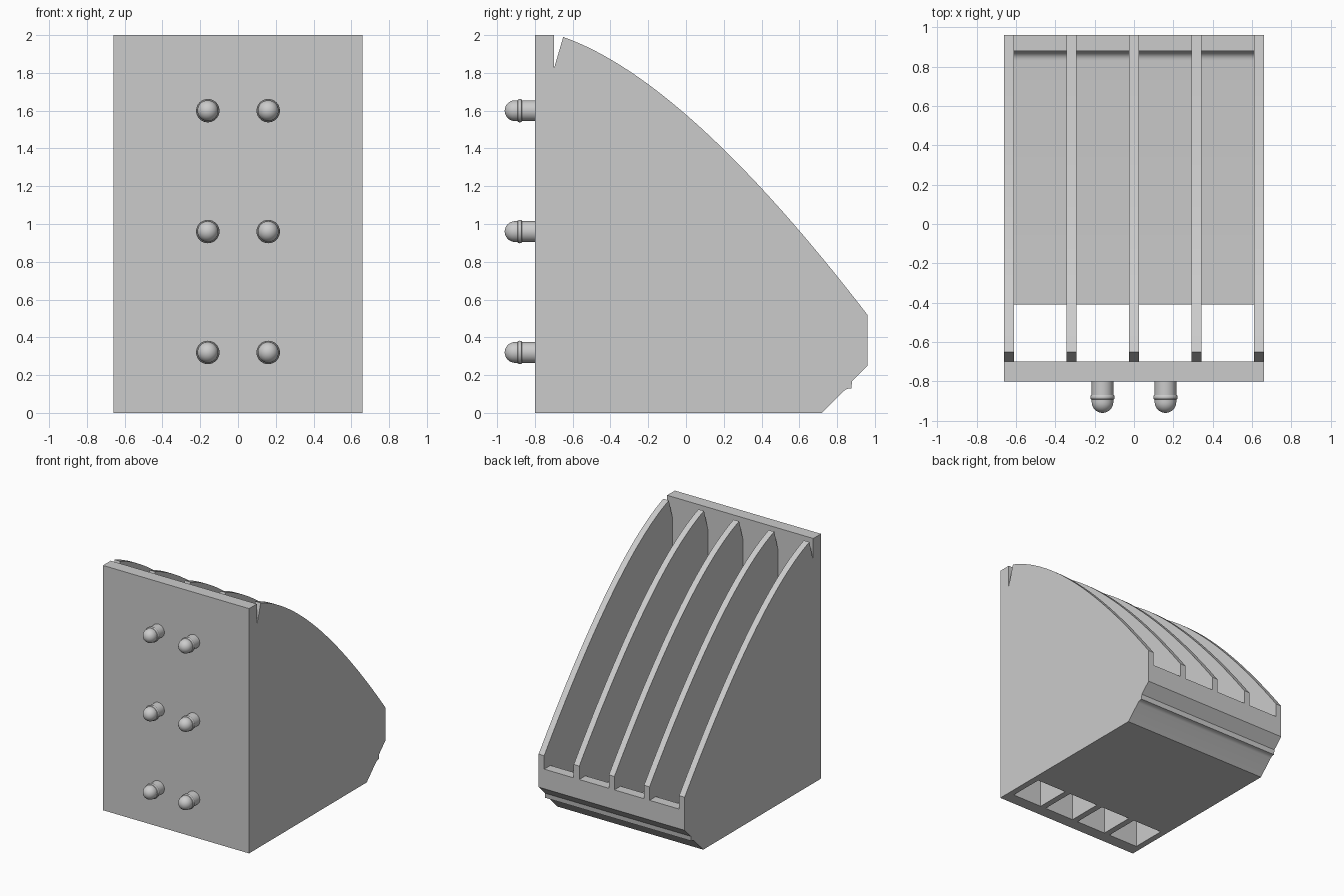
import bpy, bmesh, math
from mathutils import Matrix, Vector

cube = bpy.data.objects.get("Cube")
if cube:
    bpy.data.objects.remove(cube)

grey = bpy.data.materials.new("plain grey")
grey.use_nodes = True
COLOUR = (0.6, 0.6, 0.6, 1)
grey.diffuse_color = COLOUR
grey.node_tree.nodes["Principled BSDF"].inputs["Base Color"].default_value = COLOUR


def make_object(name, bm):
    bmesh.ops.recalc_face_normals(bm, faces=bm.faces)
    mesh = bpy.data.meshes.new(name)
    bm.to_mesh(mesh)
    bm.free()
    mesh.materials.append(grey)
    obj = bpy.data.objects.new(name, mesh)
    bpy.context.collection.objects.link(obj)
    return obj


def extrude_profile(bm, points, x0, x1):
    """Extrude a (y, z) outline along x."""
    face = bm.faces.new([bm.verts.new((x0, y, z)) for y, z in points])
    result = bmesh.ops.extrude_face_region(bm, geom=[face])
    moved = [g for g in result["geom"] if isinstance(g, bmesh.types.BMVert)]
    bmesh.ops.translate(bm, verts=moved, vec=(x1 - x0, 0, 0))


def bezier(a, b, c, steps):
    a, b, c = Vector(a), Vector(b), Vector(c)
    return [tuple(a * (1 - t) ** 2 + b * 2 * t * (1 - t) + c * t * t)
            for t in (i / steps for i in range(steps + 1))]


def smooth(obj):
    bpy.ops.object.select_all(action="DESELECT")
    obj.select_set(True)
    bpy.context.view_layer.objects.active = obj
    bpy.ops.object.shade_smooth_by_angle(angle=math.radians(30))


HALF = 0.66     # half width of the bin
WALL = 0.05     # rib thickness
FRONT, INNER, BACK = -0.8, -0.7, 0.96

# Bin body: full side outline with notch, curved top and grooved rear chamfer
outline = [(FRONT, 0), (FRONT, 2), (INNER, 2), (INNER, 1.82)]
outline += bezier((-0.65, 1.99), (0.006, 1.76), (BACK, 0.52), 32)
outline += [(BACK, 0.25), (0.88, 0.17)]
outline += bezier((0.875, 0.13), (0.85, 0.13), (0.835, 0.115), 4)
outline += [(0.72, 0)]
bm = bmesh.new()
extrude_profile(bm, outline, -HALF, HALF)
body = make_object("ribbed_bin_body", bm)

# Four pockets between the ribs, open at the front of the floor
pocket = [(INNER, -0.1), (-0.41, -0.1), (-0.41, 0.25)]
pocket += bezier((0.83, 0.25), (0.88, 0.25), (0.88, 0.32), 8)
pocket += [(0.88, 0.41), (1.1, 0.41), (1.1, 2.2), (INNER, 2.2)]
bm = bmesh.new()
pitch = (2 * HALF - WALL) / 4
for i in range(4):
    x = -HALF + WALL + i * pitch
    extrude_profile(bm, pocket, x, x + pitch - WALL)
cutter = make_object("pocket_cutter", bm)
cutter.hide_render = True

cut = body.modifiers.new("pockets", "BOOLEAN")
cut.operation = "DIFFERENCE"
cut.solver = "EXACT"
cut.object = cutter
bpy.ops.object.select_all(action="DESELECT")
bpy.context.view_layer.objects.active = body
body.select_set(True)
bpy.ops.object.modifier_apply(modifier=cut.name)
bpy.data.objects.remove(cutter)
smooth(body)

# Mounting peg: turned shaft with a small collar and a domed tip
R = 0.055
profile = [(R, 0), (R, -0.068)]
profile += [(R + 0.007 * math.sin(a), -0.08 + 0.012 * math.cos(a))
            for a in (math.pi * i / 6 for i in range(1, 6))]
profile += [(R, -0.092), (R, -0.105)]
profile += [(R * math.cos(a), -0.105 - R * math.sin(a))
            for a in (math.pi / 2 * i / 8 for i in range(1, 9))]
bm = bmesh.new()
verts = [bm.verts.new((r, y, 0)) for r, y in profile]
edges = [bm.edges.new(pair) for pair in zip(verts, verts[1:])]
bmesh.ops.spin(bm, geom=verts + edges, cent=(0, 0, 0), axis=(0, 1, 0),
               angle=math.tau, steps=32, use_merge=True)
bmesh.ops.remove_doubles(bm, verts=bm.verts, dist=0.0001)
peg = make_object("mounting_peg", bm)
smooth(peg)

# Two columns of three pegs
spots = [(x, z) for z in (0.32, 0.96, 1.6) for x in (-0.16, 0.16)]
for i, (x, z) in enumerate(spots):
    obj = peg if i == 0 else peg.copy()
    if i:
        bpy.context.collection.objects.link(obj)
    obj.location = (x, FRONT, z)
